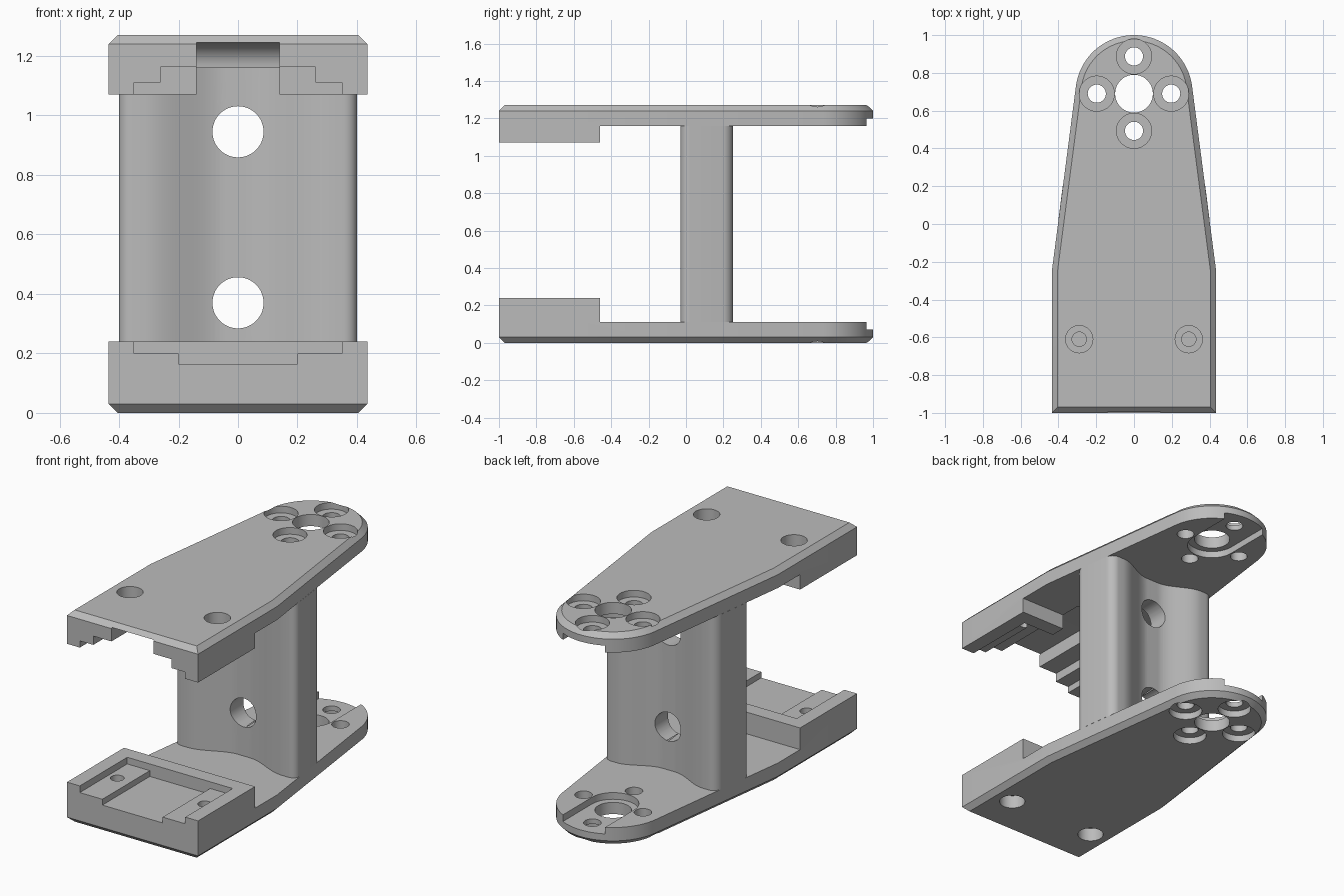
import bpy
import bmesh
from math import sin, cos, pi, hypot, atan2, acos

if "Cube" in bpy.data.objects:
    bpy.data.objects.remove(bpy.data.objects["Cube"])

HEIGHT, THICK, CHAMFER = 1.27, 0.11, 0.03
HALF, FRONT, BEND = 0.435, -1.0, -0.25      # plate half width, front edge, start of taper
PIVOT, TIP = 0.69, 0.31                     # rounded end centre and radius
RIM_Y, POCKET_Y = -0.46, -0.55              # rear of the mounting block and its pocket

grey = bpy.data.materials.new("plain grey")
grey.use_nodes = True
grey.diffuse_color = (0.5, 0.5, 0.5, 1)
grey.node_tree.nodes["Principled BSDF"].inputs["Base Color"].default_value = (0.5, 0.5, 0.5, 1)


def make(name, bm):
    bmesh.ops.recalc_face_normals(bm, faces=bm.faces)
    mesh = bpy.data.meshes.new(name)
    bm.to_mesh(mesh)
    bm.free()
    mesh.materials.append(grey)
    obj = bpy.data.objects.new(name, mesh)
    bpy.context.collection.objects.link(obj)
    return obj


def loft(name, rings):
    """Solid through rings of 3D points with equal counts."""
    bm = bmesh.new()
    loops = [[bm.verts.new(p) for p in ring] for ring in rings]
    for a, b in zip(loops, loops[1:]):
        for i in range(len(a)):
            j = (i + 1) % len(a)
            bm.faces.new((a[i], a[j], b[j], b[i]))
    bm.faces.new(loops[0][::-1])
    bm.faces.new(loops[-1])
    return make(name, bm)


def box(x0, x1, y0, y1, z0, z1):
    base = [(x0, y0), (x1, y0), (x1, y1), (x0, y1)]
    return loft("cutter", [[(x, y, z) for x, y in base] for z in (z0, z1)])


def drill(x, y, r, z0, z1, n=40):
    circle = [(x + r * cos(2 * pi * i / n), y + r * sin(2 * pi * i / n)) for i in range(n)]
    return loft("cutter", [[(a, b, z) for a, b in circle] for z in (z0, z1)])


def carve(obj, cutters):
    for c in cutters:
        c.hide_render = True
        mod = obj.modifiers.new("cut", "BOOLEAN")
        mod.operation, mod.solver, mod.object = "DIFFERENCE", "EXACT", c
    graph = bpy.context.evaluated_depsgraph_get()
    mesh = bpy.data.meshes.new_from_object(obj.evaluated_get(graph))
    obj.modifiers.clear()
    obj.data = mesh
    for c in cutters:
        bpy.data.objects.remove(c)


def smooth(obj):
    bpy.ops.object.select_all(action="DESELECT")
    obj.select_set(True)
    bpy.context.view_layer.objects.active = obj
    bpy.ops.object.shade_smooth_by_angle(angle=pi / 6)


def outline(inset, steps=40):
    """Straight front, tapered sides and a rounded rear end."""
    half, front, r = HALF - inset, FRONT + inset, TIP - inset
    dx, dy = half, BEND - PIVOT
    start = atan2(dy, dx) + acos(r / hypot(dx, dy))
    pts = [(-half, BEND), (-half, front), (half, front), (half, BEND)]
    for i in range(steps + 1):
        a = start + (pi - 2 * start) * i / steps
        pts.append((r * cos(a), PIVOT + r * sin(a)))
    return pts


def plate(name, block_top, pocket_cutters, screw_y, flip):
    """Outer face at z = 0, mounting block rising at the front."""
    levels = [(CHAMFER, 0), (0, CHAMFER), (0, block_top)]
    obj = loft(name, [[(x, y, z) for x, y in outline(i)] for i, z in levels])
    cuts = [box(-1, 1, RIM_Y, 2, THICK, 1)] + pocket_cutters
    # pivot bore with its open channel to the rear
    cuts += [drill(0, PIVOT, 0.1, -1, 1),
             drill(0, PIVOT, 0.14, 0.07, 1),
             box(-0.14, 0.14, PIVOT, 2, 0.07, 1)]
    # four counterbored holes round the pivot
    for k in range(4):
        x, y = 0.197 * cos(k * pi / 2), PIVOT + 0.197 * sin(k * pi / 2)
        cuts += [drill(x, y, 0.048, -1, 1), drill(x, y, 0.093, -1, 0.04)]
    # counterbored mounting screws
    for side in (-1, 1):
        cuts += [drill(side * 0.29, screw_y, 0.038, -1, 1),
                 drill(side * 0.29, screw_y, 0.072, -1, 0.08)]
    carve(obj, cuts)
    if flip:
        bm = bmesh.new()
        bm.from_mesh(obj.data)
        for v in bm.verts:
            v.co.z = HEIGHT - v.co.z
        bmesh.ops.reverse_faces(bm, faces=bm.faces)
        bm.to_mesh(obj.data)
        bm.free()
    smooth(obj)


# Lower plate with a two-step tray open to the front
plate("lower_plate", 0.24,
      [box(-0.35, 0.35, -2, POCKET_Y, 0.2, 1),
       box(-0.2, 0.2, -2, POCKET_Y, 0.165, 1)], -0.73, False)

# Upper plate with a stepped tray and a central channel ending in a fillet
END_Y, FLOOR, R = -0.33, 0.025, 0.085
side = [(-2, 1), (-2, FLOOR)]
side += [(END_Y - R + R * sin(a), FLOOR + R - R * cos(a))
         for a in (i * pi / 24 for i in range(13))] + [(END_Y, 1)]
channel = loft("cutter", [[(x, y, z) for y, z in side] for x in (-0.14, 0.14)])
plate("upper_plate", 0.2,
      [box(-0.35, 0.35, -2, POCKET_Y, 0.16, 1),
       box(-0.26, 0.26, -2, POCKET_Y, THICK - 0.003, 1), channel], -0.61, True)

# Upright web, thick at the sides and waisted in the middle
MID, DEPTH, WAIST, ROUND = 0.11, 0.14, 0.055, 0.05
SLOPE = 0.128


def width(y):
    return HALF - (y - BEND) * SLOPE


W = width(MID)
quarter = []
for i in range(21):
    x = 0.3 * i / 20
    t = max(0, (x - 0.04) / 0.26)
    quarter.append((x, WAIST + (DEPTH - WAIST) * t * t * (3 - 2 * t)))
for i in range(9):
    a = pi / 2 * (1 - i / 8)
    quarter.append((W - ROUND + ROUND * cos(a), DEPTH - ROUND + ROUND * sin(a)))
right = quarter + [(x, -y) for x, y in reversed(quarter)]
ring = right + [(-x, y) for x, y in reversed(right[1:-1])]
ring = [(x * width(MID + y) / W, MID + y) for x, y in ring]
web = loft("upright_web", [[(x, y, z) for x, y in ring] for z in (THICK, HEIGHT - THICK)])

# Two round openings through the web
holes = []
for z in (0.37, 0.945):
    circle = [(0.086 * cos(2 * pi * i / 48), z + 0.086 * sin(2 * pi * i / 48)) for i in range(48)]
    holes.append(loft("cutter", [[(x, y, h) for x, h in circle] for y in (-1, 1)]))
carve(web, holes)
smooth(web)
